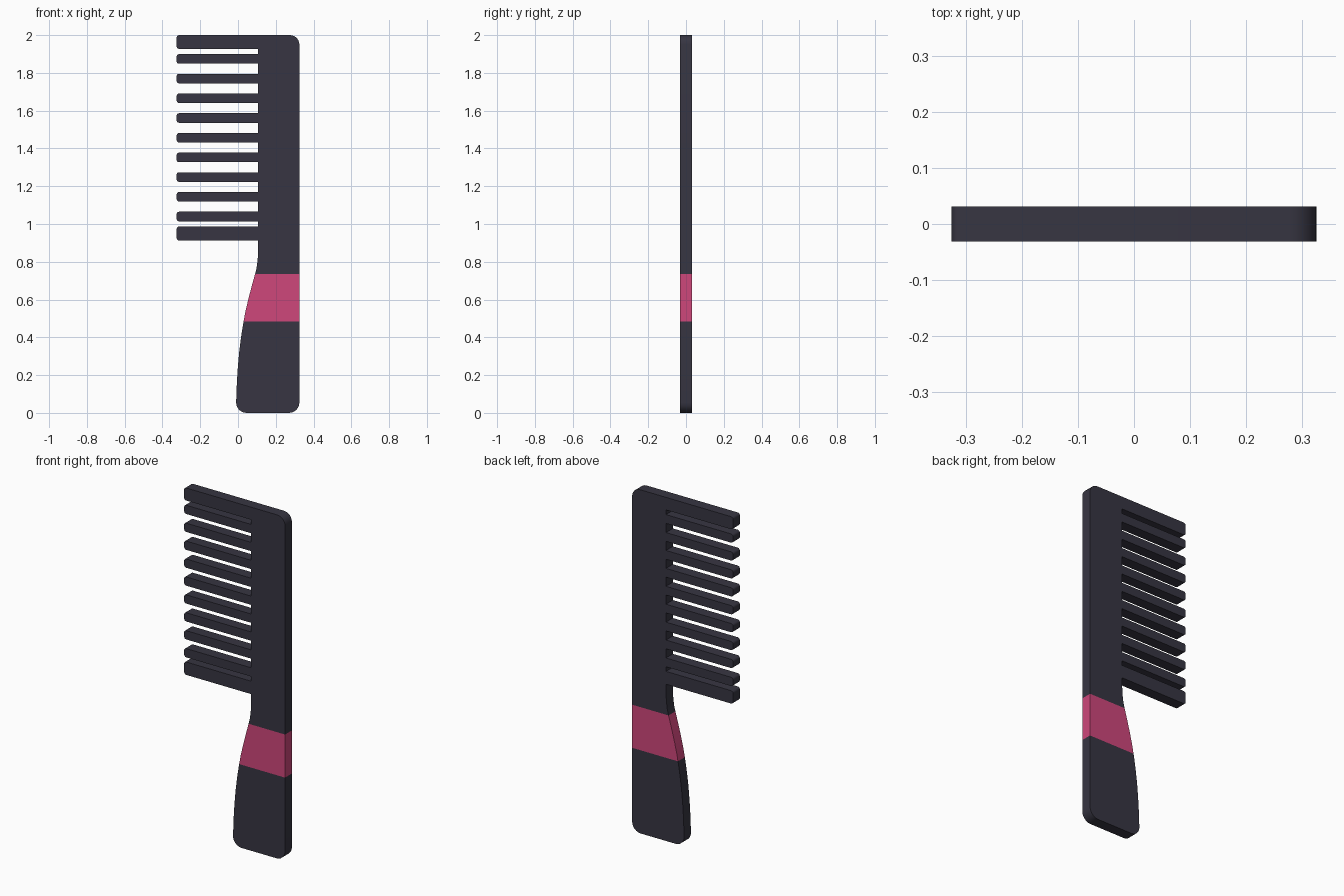
import bpy, bmesh, math
from mathutils import Vector

if "Cube" in bpy.data.objects:
    bpy.data.objects.remove(bpy.data.objects["Cube"])

HALF_T = 0.0315                # half thickness
LEFT, ROOT, RIGHT = -0.325, 0.107, 0.325
BAND = (0.484, 0.735)          # coloured grip band heights


def material(name, rgb):
    m = bpy.data.materials.new(name)
    m.diffuse_color = (*rgb, 1)
    m.use_nodes = True
    m.node_tree.nodes["Principled BSDF"].inputs["Base Color"].default_value = m.diffuse_color
    return m


def corner(cx, cz, r, start, steps):
    """Quarter arc running anticlockwise from the start angle in degrees."""
    return [(cx + r * math.cos(math.radians(start + 90 * i / steps)),
             cz + r * math.sin(math.radians(start + 90 * i / steps)))
            for i in range(steps + 1)]


# Back edge: rounded handle end and rounded top corner
outline = corner(RIGHT - 0.055, 0.055, 0.055, 270, 6)
outline += corner(RIGHT - 0.05, 1.95, 0.05, 0, 6)

# Teeth: thick end teeth with nine thin ones between, as (top, bottom)
teeth = [(2.0, 1.927)]
teeth += [(1.874 - i * 0.1043 + 0.0255, 1.874 - i * 0.1043 - 0.0255) for i in range(9)]
teeth += [(0.987, 0.912)]
for i, (top, bottom) in enumerate(teeth):
    if i > 0:
        outline.append((ROOT, top))
    r = 0.013
    outline += corner(LEFT + r, top - r, r, 90, 3)
    outline += corner(LEFT + r, bottom + r, r, 180, 3)
    outline.append((ROOT, bottom))

# Neck and belly curve of the handle
outline += [(0.107, 0.865), (0.104, 0.81), (0.098, 0.765), (0.089, 0.73),
            (0.071, 0.665), (0.053, 0.595), (0.039, 0.535), (0.027, 0.47),
            (0.016, 0.40), (0.006, 0.32), (-0.001, 0.24), (-0.006, 0.16)]
outline += corner(0.045, 0.055, 0.055, 180, 6)

# Extrude the outline into a flat comb
bm = bmesh.new()
face = bm.faces.new([bm.verts.new((x, -HALF_T, z)) for x, z in outline])
ext = bmesh.ops.extrude_face_region(bm, geom=[face], use_keep_orig=True)
bmesh.ops.translate(bm, vec=(0, 2 * HALF_T, 0),
                    verts=[v for v in ext["geom"] if isinstance(v, bmesh.types.BMVert)])
bmesh.ops.recalc_face_normals(bm, faces=bm.faces)

# Cut the band edges into the surface, then colour by height
for z in BAND:
    bmesh.ops.bisect_plane(bm, geom=bm.verts[:] + bm.edges[:] + bm.faces[:],
                           plane_co=Vector((0, 0, z)), plane_no=Vector((0, 0, 1)))
for f in bm.faces:
    zs = [v.co.z for v in f.verts]
    f.material_index = int(BAND[0] < (min(zs) + max(zs)) / 2 < BAND[1])

mesh = bpy.data.meshes.new("comb_body")
bm.to_mesh(mesh)
bm.free()
mesh.materials.append(material("dark slate plastic", (0.038, 0.036, 0.054)))
mesh.materials.append(material("pink band", (0.62, 0.063, 0.198)))
comb = bpy.data.objects.new("comb_body", mesh)
bpy.context.collection.objects.link(comb)

bpy.context.view_layer.objects.active = comb
comb.select_set(True)
bpy.ops.object.shade_smooth_by_angle(angle=math.radians(35))
